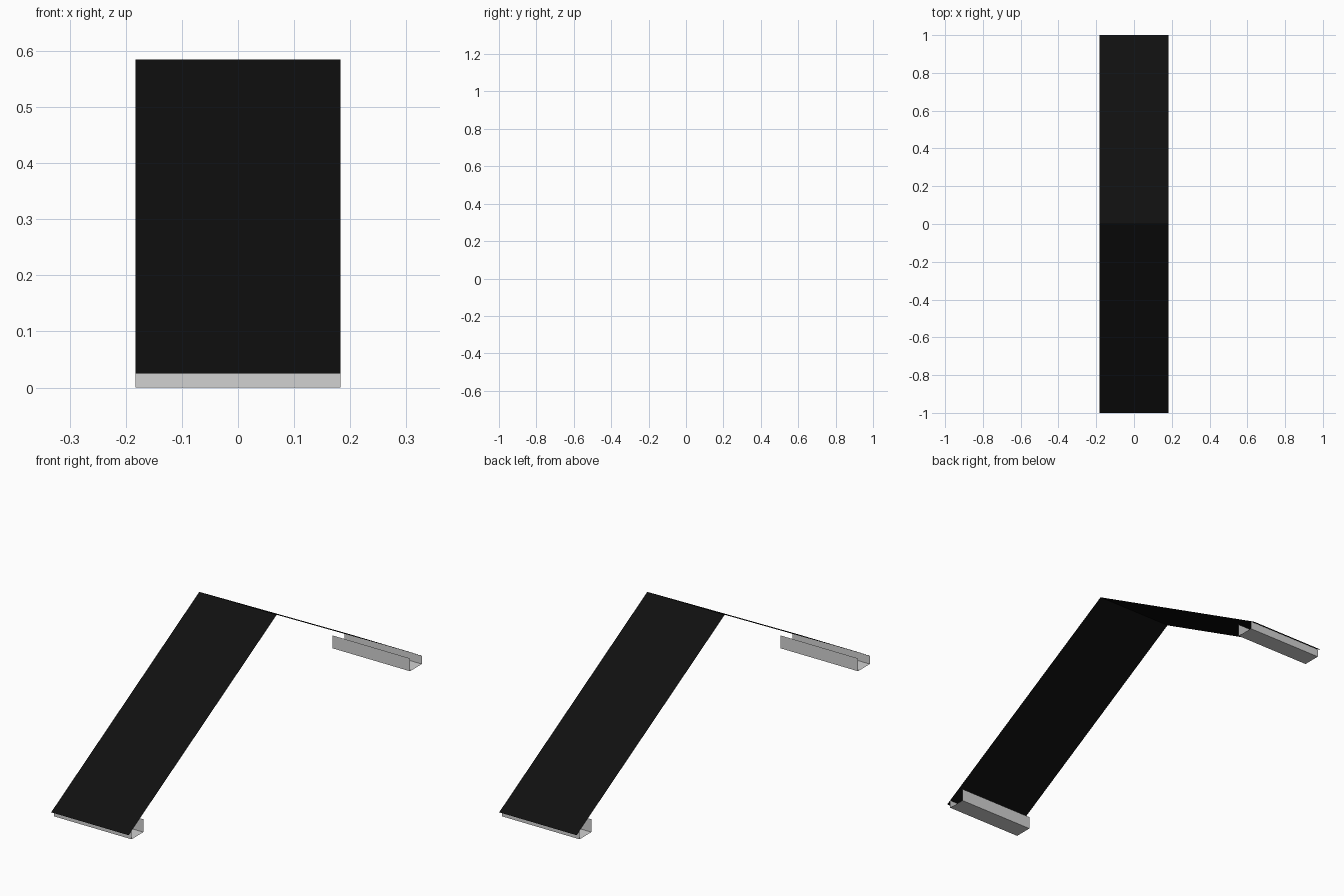
import bpy

if "Cube" in bpy.data.objects:
    bpy.data.objects.remove(bpy.data.objects["Cube"])

HALF_W = 0.183      # half width along x
EAVE_Z, RIDGE_Z = 0.025, 0.585


def material(name, rgb):
    m = bpy.data.materials.new(name)
    m.diffuse_color = (*rgb, 1.0)
    m.use_nodes = True
    m.node_tree.nodes["Principled BSDF"].inputs["Base Color"].default_value = m.diffuse_color
    return m


def sheet(name, profile, mat):
    """Sweep an open (y, z) profile along x as a thin sheet."""
    verts = [(x, y, z) for x in (-HALF_W, HALF_W) for y, z in profile]
    n = len(profile)
    faces = [(i, n + i, n + i + 1, i + 1) for i in range(n - 1)]
    mesh = bpy.data.meshes.new(name)
    mesh.from_pydata(verts, [], faces)
    mesh.materials.append(mat)
    obj = bpy.data.objects.new(name, mesh)
    bpy.context.collection.objects.link(obj)
    return obj


def roof_z(y):
    return RIDGE_Z - (RIDGE_Z - EAVE_Z) * abs(y)


black = material("roof black", (0.0048, 0.0048, 0.0048))
grey = material("gutter light grey", (0.64, 0.64, 0.64))

# Folded roof: two slopes meeting at the ridge
sheet("roof", [(-1, EAVE_Z), (0, RIDGE_Z), (1, EAVE_Z)], black)

# Open-ended channel gutters tucked under each eave
for side, label in ((-1, "front"), (1, "back")):
    outer, inner = 0.98 * side, 0.90 * side
    profile = [(outer, roof_z(outer) - 0.001), (outer, 0), (inner, 0), (inner, 0.055)]
    if side > 0:
        profile.reverse()       # keep the normals facing outwards
    sheet(label + "_gutter", profile, grey)
